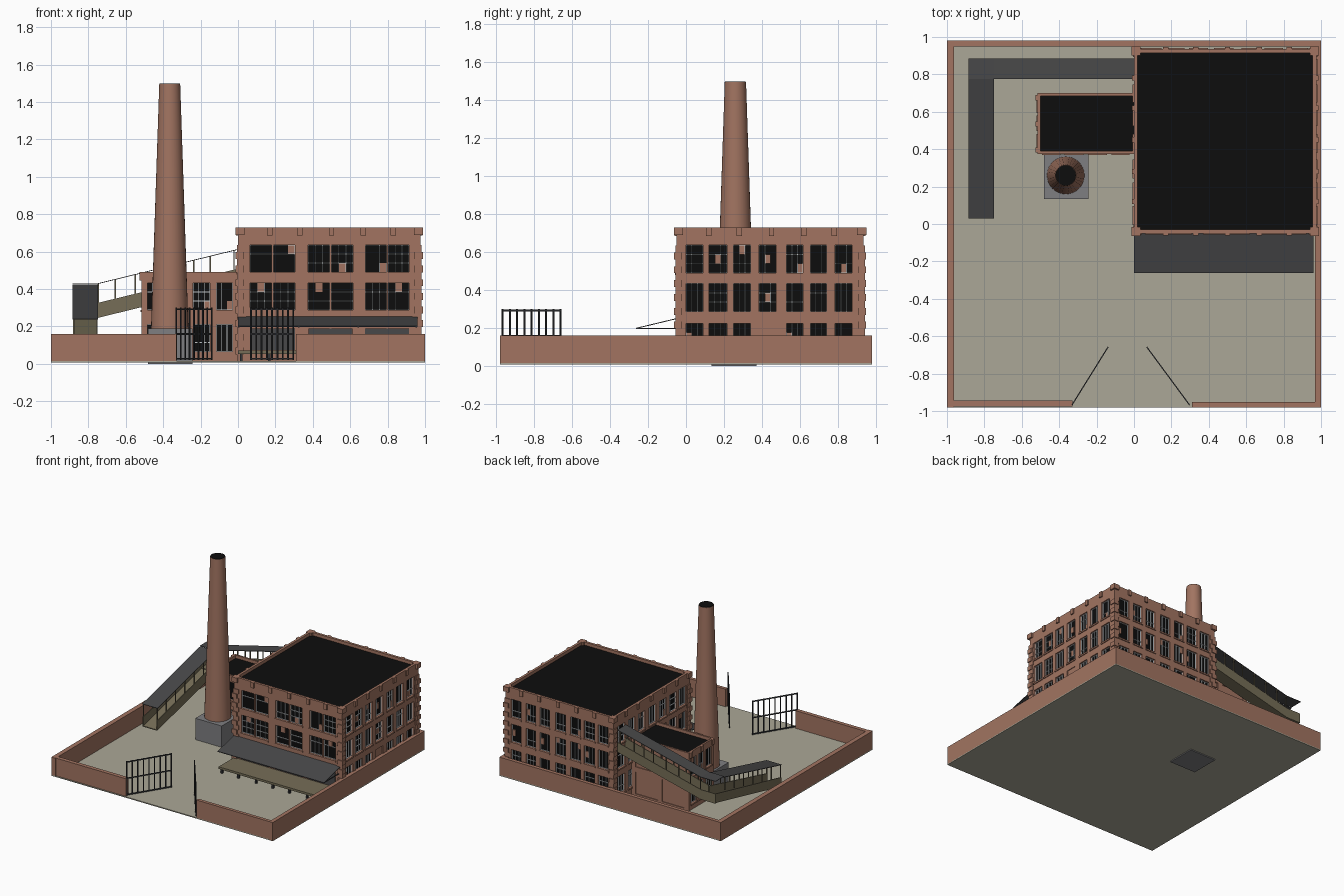
import bpy, bmesh, math, random
from mathutils import Matrix, Vector

if "Cube" in bpy.data.objects:
    bpy.data.objects.remove(bpy.data.objects["Cube"])

random.seed(4)


def material(name, r, g, b):
    m = bpy.data.materials.new(name)
    m.diffuse_color = (r, g, b, 1)
    m.use_nodes = True
    m.node_tree.nodes["Principled BSDF"].inputs["Base Color"].default_value = m.diffuse_color
    return m


BRICK = material("red_brick", 0.36, 0.175, 0.12)
BLACK = material("black_void", 0.004, 0.004, 0.004)
GROUND = material("yard_ground", 0.41, 0.39, 0.31)
ROOF = material("dark_sheet_roof", 0.065, 0.065, 0.067)
OLIVE = material("weathered_timber", 0.18, 0.155, 0.095)
STONE = material("concrete", 0.21, 0.21, 0.22)
FRAME = material("window_frame_white", 0.55, 0.58, 0.6)
IRON = material("gate_iron", 0.035, 0.037, 0.042)


def part(name, mat, boxes, move=None):
    """One object from a list of (x0, x1, y0, y1, z0, z1) boxes; move remaps each vertex."""
    bm = bmesh.new()
    for x0, x1, y0, y1, z0, z1 in boxes:
        size = Matrix.Diagonal((x1 - x0, y1 - y0, z1 - z0, 1))
        mid = Matrix.Translation(((x0 + x1) / 2, (y0 + y1) / 2, (z0 + z1) / 2))
        bmesh.ops.create_cube(bm, size=1, matrix=mid @ size)
    if move:
        for v in bm.verts:
            v.co = move(v.co)
    bmesh.ops.recalc_face_normals(bm, faces=bm.faces)
    me = bpy.data.meshes.new(name)
    bm.to_mesh(me)
    bm.free()
    me.materials.append(mat)
    ob = bpy.data.objects.new(name, me)
    bpy.context.collection.objects.link(ob)
    return ob


def facade(name, origin, u_dir, out, length, cols, rows, top, skip=(), teeth=(), thick=0.02):
    """Brick wall with window openings, white glazing bars, sills and cornice blocks."""
    o, u, n = Vector((*origin, 0)), Vector((*u_dir, 0)), Vector((*out, 0))
    place = lambda c: o + u * c.x + n * c.y + Vector((0, 0, c.z))
    brick, bars, filled = [], [], []
    edges = [0] + [e for c in cols for e in c] + [length]
    for a, b in zip(edges[::2], edges[1::2]):                 # piers
        brick.append((a, b, -thick, 0, 0.012, top))
    for ci, (a, b) in enumerate(cols):
        levels = [0.012] + [e for r in rows for e in r] + [top]
        for lo, hi in zip(levels[::2], levels[1::2]):         # spandrels
            brick.append((a, b, -thick, 0, lo, hi))
        for ri, (lo, hi) in enumerate(rows):
            if (ci, ri) in skip:                              # bricked-up opening
                brick.append((a, b, -thick, -0.006, lo, hi))
                continue
            brick.append((a - 0.006, b + 0.006, 0, 0.007, lo - 0.012, lo))
            w, h, t, d = b - a, hi - lo, 0.0022, (-thick, -0.011)
            nx, nz = 3, 3
            for i in range(nx + 1):
                if i in (0, nx) or random.random() < 0.8:
                    x = a + w * i / nx
                    bars.append((max(a, x - t), min(b, x + t), *d, lo, hi))
            for k in range(nz + 1):
                if k in (0, nz) or random.random() < 0.45:
                    z = lo + h * k / nz
                    bars.append((a, b, *d, max(lo, z - t), min(hi, z + t)))
            if random.random() < 0.35:                        # boarded pane
                i, k = random.randrange(nx), random.randrange(nz)
                filled.append((a + w * i / nx, a + w * (i + 1) / nx, -thick, -0.012,
                               lo + h * k / nz, lo + h * (k + 1) / nz))
    for x in teeth:
        brick.append((x - 0.014, x + 0.014, 0, 0.011, top - 0.045, top))
    part(name + "_brick_wall", BRICK, brick, place)
    part(name + "_glazing_bars", FRAME, bars, place)
    if filled:
        part(name + "_boarded_panes", BRICK, filled, place)


# Yard and perimeter wall
part("yard", GROUND, [(-1, 1, -0.98, 0.98, 0.008, 0.016)])
part("perimeter_wall", BRICK, [
    (-1, -0.962, -0.98, 0.98, 0.012, 0.16), (0.967, 1, -0.98, 0.98, 0.012, 0.16),
    (-0.962, 0.967, 0.95, 0.98, 0.012, 0.16), (-0.962, -0.33, -0.975, -0.943, 0.012, 0.16),
    (0.31, 0.967, -0.98, -0.953, 0.012, 0.16)])

# Entrance gates, both standing ajar
for side, start, end in (("left", (-0.33, -0.965), (-0.14, -0.66)),
                         ("right", (0.295, -0.965), (0.07, -0.66))):
    a = Vector((*start, 0))
    d = Vector((*end, 0)) - a
    L = d.length
    bars = [(L * i / 8 - 0.004, L * i / 8 + 0.004, -0.003, 0.003, 0.02, 0.3) for i in range(9)]
    bars += [(0, L, -0.003, 0.003, z, z + 0.009) for z in (0.022, 0.155, 0.288)]
    turn = Matrix.Translation(a) @ Matrix.Rotation(math.atan2(d.y, d.x), 4, 'Z')
    part(side + "_gate", IRON, bars, lambda c: turn @ c)

# Main building: black interior, whose top is the roof, wrapped in four facades
X0, X1, Y0, Y1, TOP = 0.0, 0.975, -0.05, 0.935, 0.73
part("main_interior_and_roof", BLACK, [(X0 + 0.02, X1 - 0.02, Y0 + 0.02, Y1 - 0.02, 0.014, 0.705)])
W, D = X1 - X0, Y1 - Y0
ROWS = [(0.08, 0.225), (0.288, 0.433), (0.49, 0.636)]
pairs = [(0.065, 0.18), (0.19, 0.305), (0.375, 0.49), (0.5, 0.615), (0.682, 0.794), (0.803, 0.915)]
seven = [(0.05, 0.14), (0.17, 0.265), (0.3, 0.39), (0.435, 0.525), (0.58, 0.665),
         (0.705, 0.79), (0.835, 0.925)]
TEETH = (0.17, 0.33, 0.5, 0.67, 0.83)
facade("main_front", (X0, Y0), (1, 0), (0, -1), W, pairs, ROWS, TOP,
       skip=[(i, 0) for i in range(6)], teeth=TEETH)
facade("main_right", (X1, Y0), (0, 1), (1, 0), D, seven, ROWS, TOP, skip=[(3, 0)], teeth=TEETH)
facade("main_back", (X0, Y1), (1, 0), (0, 1), W, seven, ROWS, TOP, teeth=TEETH)
facade("main_left", (X0, Y0), (0, 1), (-1, 0), D, seven, ROWS, TOP, teeth=TEETH)

# Corner quoins in alternating courses, with cornice caps
quoins = []
for cx in (X0, X1):
    for cy in (Y0, Y1):
        for k in range(17):
            r = 0.03 if k % 2 else 0.042
            e = 0.013 if k % 2 else 0.006
            sx, sy = (1 if cx == X0 else -1), (1 if cy == Y0 else -1)
            xs, ys = sorted((cx - sx * e, cx + sx * r)), sorted((cy - sy * e, cy + sy * r))
            z = 0.014 + k * 0.0365
            quoins.append((*xs, *ys, z, z + 0.0365))
        xs, ys = sorted((cx - sx * 0.014, cx + sx * 0.035)), sorted((cy - sy * 0.014, cy + sy * 0.035))
        quoins.append((*xs, *ys, 0.69, TOP))
part("main_corner_quoins", BRICK, quoins)

# Loading doors, dock and lean-to canopy on the front
part("loading_doors", ROOF, [(x, x + 0.235, Y0 - 0.006, Y0, 0.075, 0.19) for x in (0.07, 0.377, 0.68)])
part("loading_dock", OLIVE, [(0.0, 0.955, -0.25, Y0, 0.052, 0.07)])
part("dock_legs", IRON, [(x, x + 0.015, -0.24, -0.225, 0.014, 0.052)
                         for x in (0.01, 0.16, 0.32, 0.47, 0.62, 0.78, 0.93)])
part("canopy_sheet", ROOF, [(0, 0.96, -0.262, Y0, 0.196, 0.201)],
     lambda c: Vector((c.x, c.y, c.z + (c.y + 0.262) * 0.24)))
part("canopy_brackets", IRON, [(x, x + 0.008, -0.26, Y0, 0.194, 0.199)
                               for x in (0.0, 0.32, 0.64, 0.95)])

# Annex beside the main building
ax0, ay0, ay1 = -0.515, 0.375, 0.7
AROWS = [(0.065, 0.21), (0.288, 0.433)]
part("annex_interior_and_roof", BLACK, [(ax0 + 0.015, 0.0, ay0 + 0.015, ay1 - 0.015, 0.014, 0.465)])
acols = [(0.03, 0.115), (0.15, 0.24), (0.275, 0.365), (0.4, 0.485)]
facade("annex_front", (ax0, ay0), (1, 0), (0, -1), 0.515, acols, AROWS, 0.49, thick=0.015)
facade("annex_back", (ax0, ay1), (1, 0), (0, 1), 0.515, [(0.04, 0.24), (0.28, 0.48)],
       [(0.03, 0.21), (0.25, 0.43)], 0.49, skip=[(i, k) for i in (0, 1) for k in (0, 1)], thick=0.015)
facade("annex_end", (ax0, ay0), (0, 1), (-1, 0), ay1 - ay0,
       [(0.03, 0.1), (0.128, 0.198), (0.225, 0.295)], AROWS, 0.49, teeth=(0.02, 0.16, 0.3), thick=0.015)

# Chimney on its concrete base
part("chimney_base", STONE, [(-0.48, -0.242, 0.135, 0.372, 0.0, 0.19)])
for name, mat, r0, r1, z0, z1 in (("chimney_stack", BRICK, 0.1, 0.056, 0.19, 1.495),
                                  ("chimney_mouth", BLACK, 0.054, 0.054, 1.49, 1.498)):
    bpy.ops.mesh.primitive_cone_add(vertices=32, radius1=r0, radius2=r1, depth=z1 - z0,
                                    location=(-0.365, 0.26, (z0 + z1) / 2))
    ob = bpy.context.object
    ob.name = name
    ob.data.materials.append(mat)
    bpy.ops.object.shade_smooth_by_angle()

# Covered walkway: two sloping runs of floor, side boards, posts and roof
run1 = lambda c: Vector((c.x, c.y, c.z + 0.24 + min(c.y - 0.03, 0.775) * 0.245))
run2 = lambda c: Vector((c.x, c.y, c.z + 0.43 + max(c.x + 0.75, 0) * 0.245))
xa, xb, ya, yb = -0.882, -0.752, 0.778, 0.882
part("walkway_boards_lower", OLIVE, [
    (xa, xb, 0.03, ya, -0.185, -0.178), (xa, xa + 0.006, 0.03, yb, -0.18, -0.105),
    (xb - 0.006, xb, 0.03, ya, -0.18, -0.105)], run1)
part("walkway_boards_upper", OLIVE, [
    (xb, 0.0, ya, yb, -0.185, -0.178), (xb, 0.0, ya, ya + 0.006, -0.18, -0.105),
    (xb, 0.0, yb - 0.006, yb, -0.18, -0.105), (xa, xb, ya, yb, -0.185, -0.178),
    (xa, xb, yb - 0.006, yb, -0.18, -0.105)], run2)
part("walkway_roof_lower", ROOF, [(xa - 0.004, xb + 0.003, 0.03, ya, -0.004, 0)], run1)
part("walkway_roof_upper", ROOF, [(xb, 0.0, ya - 0.003, yb + 0.003, -0.004, 0),
                                  (xa - 0.004, xb, ya - 0.003, yb + 0.003, -0.004, 0)], run2)
part("walkway_posts_lower", OLIVE, [
    (x, x + 0.007, y, y + 0.007, -0.11, -0.003)
    for x in (xa, xb - 0.007) for y in (0.032, 0.15, 0.27, 0.39, 0.51, 0.63, 0.75)], run1)
part("walkway_posts_upper", OLIVE, [
    (x, x + 0.007, y, y + 0.007, -0.11, -0.003)
    for y in (ya, yb - 0.007) for x in (-0.75, -0.66, -0.553, -0.44, -0.325, -0.24, -0.152, -0.025)], run2)
